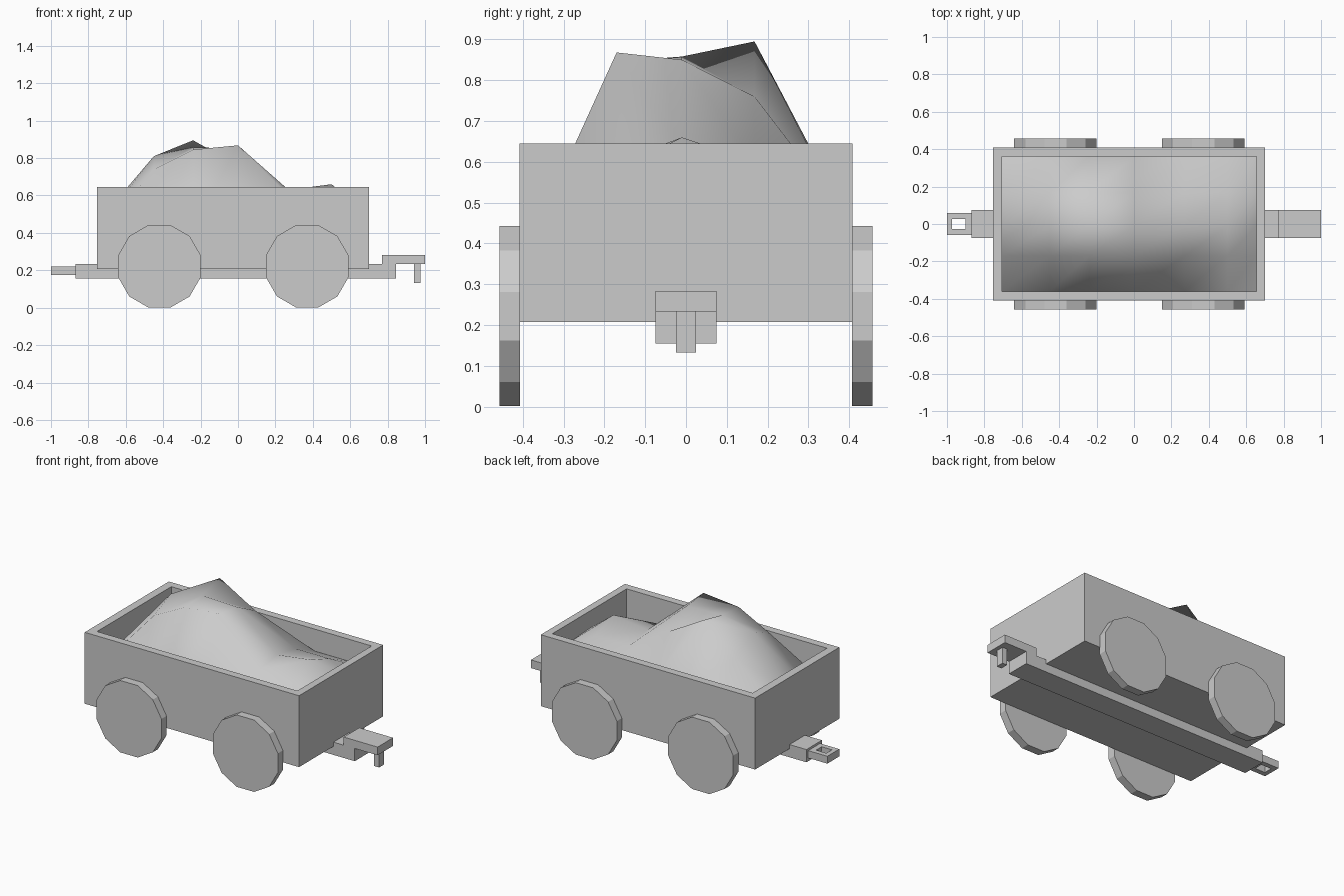
import bpy, bmesh, math
from mathutils import Matrix

if "Cube" in bpy.data.objects:
    bpy.data.objects.remove(bpy.data.objects["Cube"])


def make_object(name, bm):
    bmesh.ops.recalc_face_normals(bm, faces=bm.faces)
    mesh = bpy.data.meshes.new(name)
    bm.to_mesh(mesh)
    bm.free()
    obj = bpy.data.objects.new(name, mesh)
    bpy.context.collection.objects.link(obj)
    return obj


def box(name, x0, x1, y0, y1, z0, z1):
    bm = bmesh.new()
    bmesh.ops.create_cube(bm, size=1)
    for v in bm.verts:
        v.co.x = x1 if v.co.x > 0 else x0
        v.co.y = y1 if v.co.y > 0 else y0
        v.co.z = z1 if v.co.z > 0 else z0
    return make_object(name, bm)


def hollow(name, outer, inner, z0, z1, floor=None):
    """Rectangular frame; with a floor height it becomes an open box."""
    bm = bmesh.new()

    def ring(r, z):
        x0, x1, y = r
        return [bm.verts.new(p) for p in
                ((x0, -y, z), (x1, -y, z), (x1, y, z), (x0, y, z))]

    low_in = z0 if floor is None else floor
    rings = [ring(outer, z0), ring(outer, z1), ring(inner, z1), ring(inner, low_in)]
    pairs = list(zip(rings, rings[1:]))
    if floor is None:
        pairs.append((rings[3], rings[0]))
    else:
        bm.faces.new(rings[0])
        bm.faces.new(rings[3])
    for a, b in pairs:
        for i in range(4):
            j = (i + 1) % 4
            bm.faces.new((a[i], a[j], b[j], b[i]))
    return make_object(name, bm)


# Open wagon body
hollow("wagon_body", (-0.755, 0.70, 0.408), (-0.705, 0.655, 0.36), 0.207, 0.645, 0.26)

# Chassis beam, coupling ring and coupling hook
box("chassis_beam", -0.87, 0.845, -0.075, 0.075, 0.155, 0.233)
hollow("coupling_ring", (-1.0, -0.87, 0.058), (-0.972, -0.902, 0.027), 0.175, 0.22)
box("hook_plate", 0.77, 1.0, -0.075, 0.075, 0.233, 0.283)
box("hook_pin", 0.942, 0.975, -0.025, 0.025, 0.132, 0.233)

# Twelve-sided wheels, flat side down
for x, end in ((-0.42, "rear"), (0.37, "front")):
    for s, side in ((-1, "right"), (1, "left")):
        bm = bmesh.new()
        r = 0.2205 / math.cos(math.pi / 12)
        bmesh.ops.create_cone(
            bm, cap_ends=True, segments=12, radius1=r, radius2=r, depth=0.05,
            matrix=Matrix.Translation((x, s * 0.432, 0.2215))
            @ Matrix.Rotation(math.pi / 2, 4, 'X')
            @ Matrix.Rotation(math.pi / 12, 4, 'Z'))
        make_object(f"{end}_{side}_wheel", bm)

# Heaped load: rows of heights running along the wagon
xs = (-0.705, -0.45, -0.24, 0.0, 0.27, 0.50, 0.655)
ys = (-0.36, -0.17, -0.01, 0.168, 0.36)
heights = (
    (0.42, 0.43, 0.42, 0.45, 0.44, 0.44, 0.46),
    (0.48, 0.74, 0.845, 0.868, 0.60, 0.58, 0.50),
    (0.51, 0.81, 0.858, 0.85, 0.63, 0.66, 0.54),
    (0.50, 0.72, 0.895, 0.76, 0.60, 0.60, 0.53),
    (0.48, 0.51, 0.53, 0.52, 0.51, 0.51, 0.50),
)
bm = bmesh.new()
grid = [[bm.verts.new((x, y, z)) for x, z in zip(xs, row)]
        for y, row in zip(ys, heights)]
for a, b in zip(grid, grid[1:]):
    for i in range(len(xs) - 1):
        bm.faces.new((a[i], a[i + 1], b[i + 1], b[i]))
for f in bm.faces:
    f.smooth = True
heap = make_object("load_heap", bm)
if heap.data.polygons[0].normal.z < 0:
    heap.data.flip_normals()
